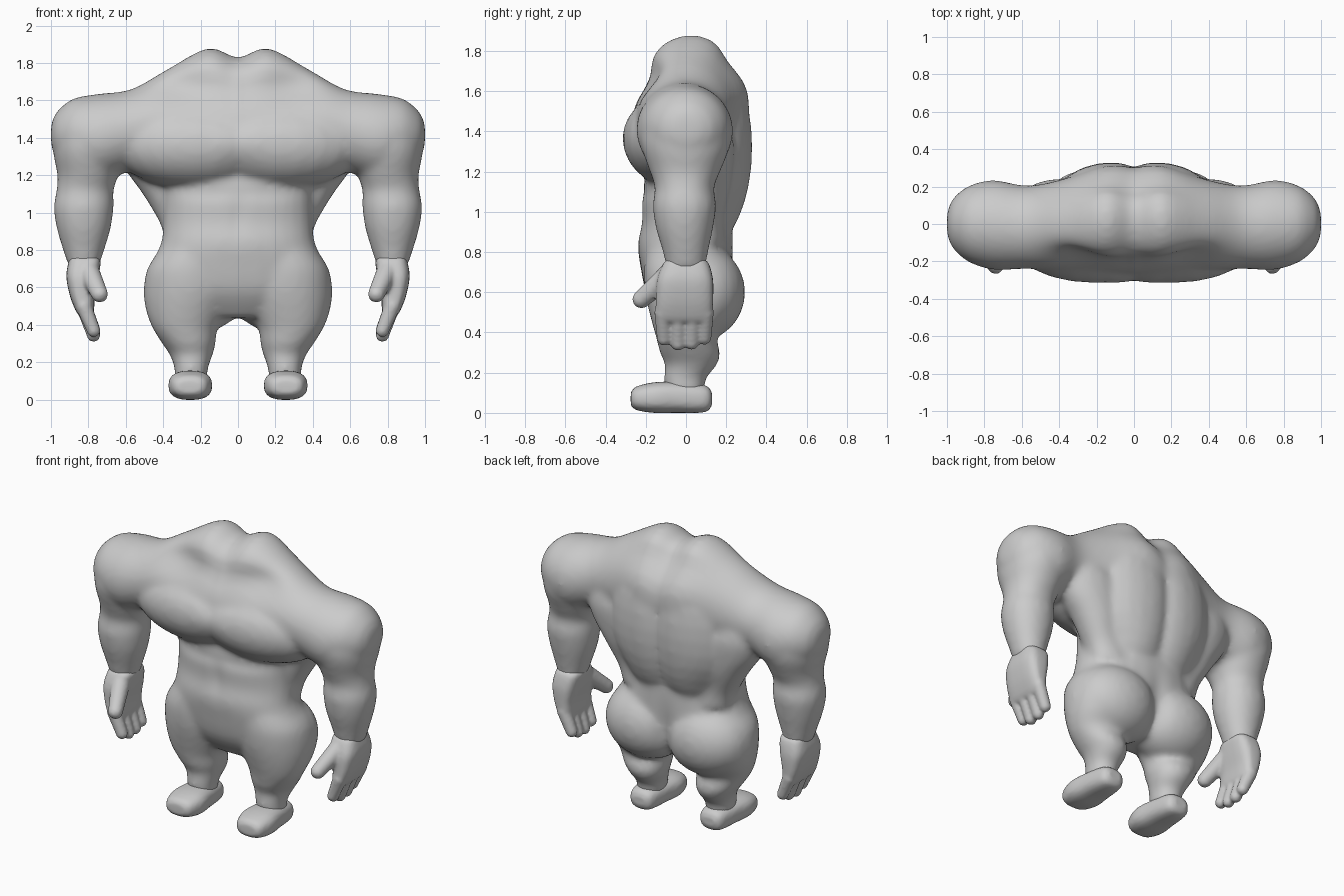
import bpy
import bmesh
import math
from mathutils import Vector, Matrix

cube = bpy.data.objects.get("Cube")
if cube:
    bpy.data.objects.remove(cube, do_unlink=True)

skin = bpy.data.materials.new("light grey skin")
skin.use_nodes = True
GREY = (0.6, 0.6, 0.6, 1.0)
skin.diffuse_color = GREY
skin.node_tree.nodes["Principled BSDF"].inputs["Base Color"].default_value = GREY


def spline(a, b, c, d, t):
    """Smooth in-between value for neighbouring profile rows."""
    return b + t * (c - a + t * (2 * a - 5 * b + 4 * c - d + t * (3 * (b - c) + d - a))) / 2


def loft(bm, axis, rows, power=2.0, sides=32, steps=4):
    """Skin rounded sections; row = position, then low/high of the other two axes."""
    fine = []
    for i in range(len(rows) - 1):
        near = [rows[max(0, min(len(rows) - 1, i + k))] for k in (-1, 0, 1, 2)]
        for s in range(steps):
            fine.append([spline(*vals, s / steps) for vals in zip(*near)])
    fine.append(rows[-1])
    rings = []
    for pos, u0, u1, v0, v1 in fine:
        ring = []
        for k in range(sides):
            ang = math.tau * k / sides
            c, s = math.cos(ang), math.sin(ang)
            u = math.copysign(abs(c) ** (2 / power), c)
            v = math.copysign(abs(s) ** (2 / power), s)
            co = [(u0 + u1 + u * (u1 - u0)) / 2, (v0 + v1 + v * (v1 - v0)) / 2]
            co.insert(axis, pos)
            ring.append(bm.verts.new(co))
        rings.append(ring)
    for a, b in zip(rings, rings[1:]):
        for k in range(sides):
            j = (k + 1) % sides
            bm.faces.new((a[k], a[j], b[j], b[k]))
    bm.faces.new(rings[0])
    bm.faces.new(rings[-1])


def ball(bm, centre, radii):
    bmesh.ops.create_uvsphere(bm, u_segments=24, v_segments=16, radius=1,
                              matrix=Matrix.Translation(centre) @ Matrix.Diagonal((*radii, 1)))


def digit(bm, start, end, r0, r1):
    """Tapered finger with a round tip."""
    start, end = Vector(start), Vector(end)
    for i in range(13):
        t = i / 12
        ball(bm, start.lerp(end, t), [r0 + (r1 - r0) * t] * 3)


def mirror(bm):
    copy = bmesh.ops.duplicate(bm, geom=bm.verts[:] + bm.edges[:] + bm.faces[:])
    for g in copy["geom"]:
        if isinstance(g, bmesh.types.BMVert):
            g.co.x = -g.co.x


def finish(bm, name, voxel, smooth, bumps=()):
    """Fuse overlapping volumes into one soft skin, then press in the muscle forms."""
    bmesh.ops.recalc_face_normals(bm, faces=bm.faces[:])
    mesh = bpy.data.meshes.new(name)
    bm.to_mesh(mesh)
    bm.free()
    obj = bpy.data.objects.new(name, mesh)
    bpy.context.collection.objects.link(obj)
    fuse = obj.modifiers.new("fuse", "REMESH")
    fuse.mode = "VOXEL"
    fuse.voxel_size = voxel
    soft = obj.modifiers.new("soften", "SMOOTH")
    soft.factor = 0.5
    soft.iterations = smooth
    graph = bpy.context.evaluated_depsgraph_get()
    fused = bpy.data.meshes.new_from_object(obj.evaluated_get(graph))
    obj.modifiers.clear()
    obj.data = fused
    for v in fused.vertices:
        p = Vector((abs(v.co.x), v.co.y, v.co.z))
        for centre, size, push in bumps:
            d = sum(((p[i] - centre[i]) / size[i]) ** 2 for i in range(3))
            if d < 9:
                w = math.exp(-d)
                v.co.y += push[0] * w
                v.co.z += push[1] * w
    fused.materials.clear()
    fused.materials.append(skin)
    fused.polygons.foreach_set("use_smooth", [True] * len(fused.polygons))
    return obj


# Body: arms, legs and muscle masses on one side, mirrored, then the trunk
body = bmesh.new()
loft(body, 2, [  # arm
    (.71, .745, .905, -.095, .095), (.8, .715, .935, -.115, .11), (.92, .68, .97, -.15, .135),
    (1.03, .665, .985, -.165, .15), (1.12, .665, .97, -.155, .14), (1.2, .64, .965, -.18, .17),
    (1.3, .61, .985, -.215, .21), (1.38, .61, .985, -.225, .22), (1.46, .66, .95, -.2, .2)], 2.1)
loft(body, 2, [  # leg
    (.1, .165, .34, -.1, .09), (.17, .16, .34, -.11, .1), (.24, .135, .365, -.105, .155),
    (.3, .12, .405, -.13, .17), (.38, .11, .455, -.15, .155), (.47, .06, .49, -.175, .22),
    (.58, .01, .505, -.2, .27), (.7, .01, .485, -.21, .24), (.8, .02, .42, -.2, .2)], 2.1)
loft(body, 2, [  # back wing muscle
    (.85, .1, .39, -.06, .2), (.95, .12, .42, -.05, .21), (1.1, .15, .51, -.05, .225),
    (1.22, .15, .595, -.07, .235), (1.33, .15, .64, -.1, .24), (1.42, .2, .64, -.1, .22)], 2.1)
ball(body, (.22, .07, .6), (.28, .225, .24))     # buttock
ball(body, (.22, -.06, 1.365), (.46, .255, .24))  # pectoral
ball(body, (.12, .1, 1.32), (.32, .23, .5))      # back muscle
mirror(body)
loft(body, 2, [  # trunk
    (.44, -.2, .2, -.1, .12), (.52, -.36, .36, -.16, .19), (.6, -.44, .44, -.2, .23),
    (.72, -.46, .46, -.225, .235), (.84, -.41, .41, -.24, .235), (.95, -.4, .4, -.22, .235),
    (1.08, -.4, .4, -.22, .25), (1.22, -.42, .42, -.2, .28), (1.4, -.5, .5, -.2, .29),
    (1.5, -.45, .45, -.1, .27)], 2.3)
half = [  # shoulder girdle, centre outwards
    (.16, -.26, .31, 1.17, 1.88), (.38, -.25, .24, 1.2, 1.765), (.57, -.24, .205, 1.22, 1.66),
    (.75, -.245, .235, 1.17, 1.635), (.88, -.205, .205, 1.22, 1.61), (.96, -.14, .145, 1.28, 1.55),
    (.99, -.085, .09, 1.33, 1.5), (1, -.05, .05, 1.37, 1.46)]
right_side = [(-r[0], *r[1:]) for r in reversed(half)]
loft(body, 0, right_side + [(0, -.26, .31, 1.17, 1.83)] + half)
finish(body, "body", .018, 10, [
    ((.0, -.22, 1.64), (.2, .14, .1), (.03, 0)),     # base of the throat
    ((.27, -.2, 1.66), (.2, .14, .11), (.065, 0)),   # hollow above the collarbone
    ((.0, .26, 1.76), (.35, .14, .1), (-.045, 0)),   # slope behind the neck
    ((.0, -.3, 1.38), (.12, .1, .12), (-.02, 0)),    # breastbone
    ((.0, .3, 1.3), (.05, .12, .42), (-.008, 0)),    # spine groove
    ((.0, .25, .62), (.06, .16, .16), (-.02, 0)),    # cleft
    ((.0, -.2, .98), (.04, .1, .12), (.008, 0)),     # belly midline
    ((.15, -.2, 1.1), (.2, .1, .04), (.008, 0)),     # upper belly crease
    ((.3, .2, .98), (.12, .12, .14), (-.02, 0)),     # small of the back
])

# Hands: palm, four fingers and thumb
for side, label in ((1, "left"), (-1, "right")):
    hand = bmesh.new()
    loft(hand, 2, [
        (.765, .755, .895, -.09, .09), (.74, .735, .905, -.115, .115), (.66, .745, .918, -.145, .135),
        (.56, .765, .9, -.15, .135), (.48, .77, .87, -.15, .13), (.45, .785, .85, -.135, .12)], 3.2)
    for y, tip in ((-.115, .37), (-.042, .345), (.03, .35), (.096, .375)):
        digit(hand, (.825, y, .5), (.772, y * .95, tip), .043, .036)
    digit(hand, (.8, -.08, .69), (.74, -.222, .565), .058, .045)
    for v in hand.verts:
        v.co.x *= side
    finish(hand, label + "_hand", .011, 3)

    # Foot: blocky rounded wedge
    foot = bmesh.new()
    loft(foot, 1, [
        (-.275, .2, .32, .04, .1), (-.25, .165, .35, .015, .13), (-.16, .138, .372, 0, .152),
        (-.05, .15, .36, 0, .155), (.06, .165, .345, 0, .145), (.11, .18, .33, .01, .13),
        (.13, .21, .3, .04, .1)], 2.6)
    for v in foot.verts:
        v.co.x *= side
    finish(foot, label + "_foot", .013, 3)
